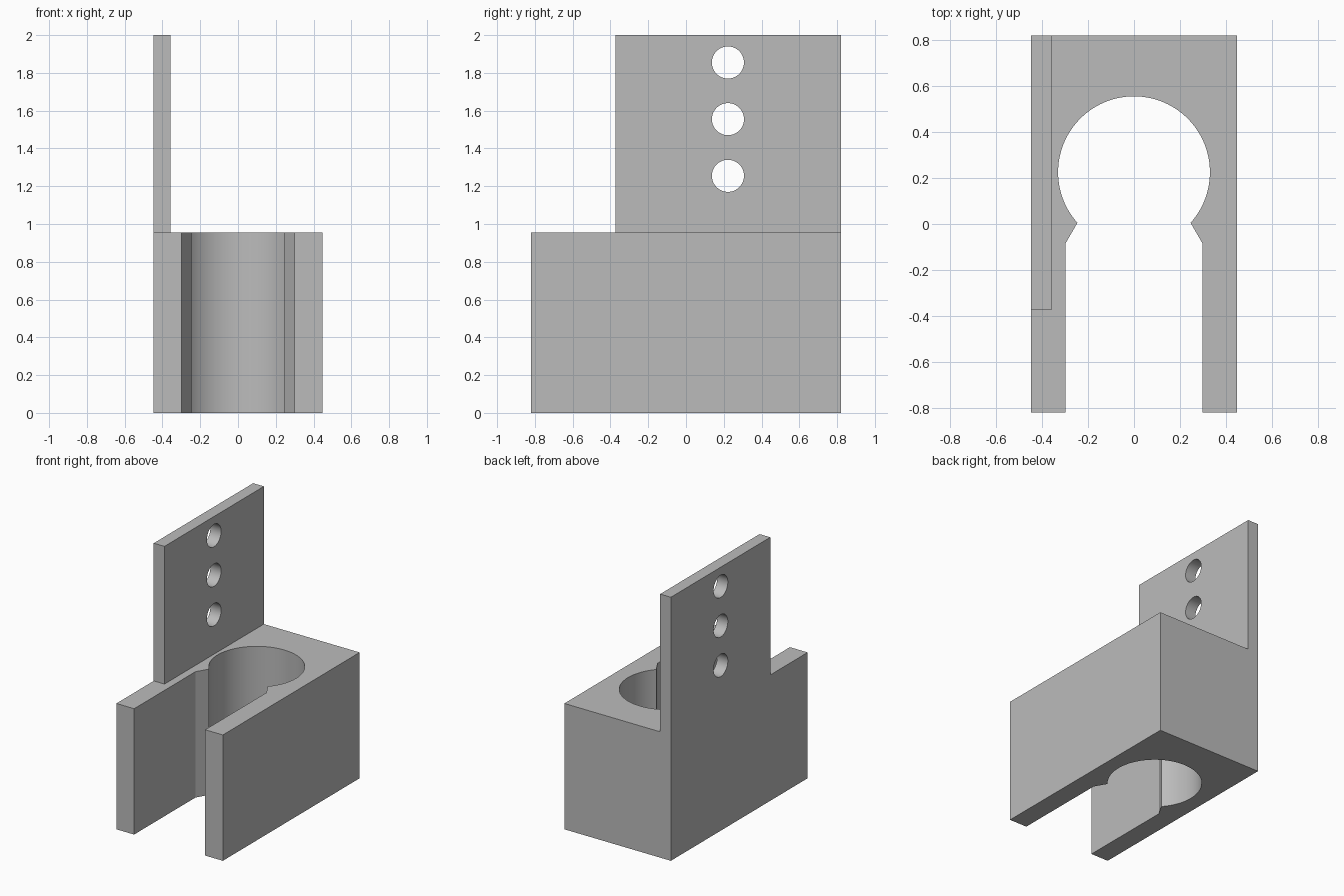
import bpy
import bmesh
import math
from mathutils import Matrix, Vector

cube = bpy.data.objects.get("Cube")
if cube:
    bpy.data.objects.remove(cube, do_unlink=True)

HALF_W, HALF_D, BLOCK_H, TOP = 0.447, 0.82, 0.955, 2.0
BORE_Y, BORE_R = 0.225, 0.33
SLOT_X, LIP_X = 0.298, 0.246
PLATE_T, PLATE_FRONT = 0.09, -0.372
HOLE_R, HOLE_Y = 0.085, 0.222

grey = bpy.data.materials.new("plain grey")
grey.use_nodes = True
colour = (0.5, 0.5, 0.5, 1)
grey.diffuse_color = colour
grey.node_tree.nodes["Principled BSDF"].inputs["Base Color"].default_value = colour


def add_object(name, bm):
    bmesh.ops.recalc_face_normals(bm, faces=bm.faces)
    mesh = bpy.data.meshes.new(name)
    bm.to_mesh(mesh)
    bm.free()
    mesh.materials.append(grey)
    obj = bpy.data.objects.new(name, mesh)
    bpy.context.collection.objects.link(obj)
    return obj


def extrude_profile(name, points, z0, z1):
    bm = bmesh.new()
    face = bm.faces.new([bm.verts.new((x, y, z0)) for x, y in points])
    top = bmesh.ops.extrude_face_region(bm, geom=[face], use_keep_orig=True)["geom"]
    verts = [v for v in top if isinstance(v, bmesh.types.BMVert)]
    bmesh.ops.translate(bm, verts=verts, vec=(0, 0, z1 - z0))
    return add_object(name, bm)


def smooth(obj):
    bpy.ops.object.select_all(action="DESELECT")
    obj.select_set(True)
    bpy.context.view_layer.objects.active = obj
    bpy.ops.object.shade_smooth_by_angle(angle=math.radians(25))


# Clamp block: outer rectangle, open slot, snap lips and round bore
start = math.acos(LIP_X / BORE_R)
steps = 80
arc = []
for i in range(steps + 1):
    a = -start + (math.pi + 2 * start) * i / steps
    arc.append((BORE_R * math.cos(a), BORE_Y + BORE_R * math.sin(a)))
profile = [(-HALF_W, -HALF_D), (-HALF_W, HALF_D), (HALF_W, HALF_D), (HALF_W, -HALF_D),
           (SLOT_X, -HALF_D), (SLOT_X, -0.085)]
profile += arc + [(-SLOT_X, -0.085), (-SLOT_X, -HALF_D)]
block = extrude_profile("clamp_block", profile, 0, BLOCK_H)

# Upright mounting plate on the right wall
inner = -HALF_W + PLATE_T
plate = extrude_profile("mounting_plate",
                        [(-HALF_W, PLATE_FRONT), (inner, PLATE_FRONT),
                         (inner, HALF_D), (-HALF_W, HALF_D)], BLOCK_H, TOP)

# Three screw holes in a vertical row
bm = bmesh.new()
for i in range(3):
    place = Matrix.Translation(Vector((-HALF_W + PLATE_T / 2, HOLE_Y, 1.255 + 0.3 * i)))
    bmesh.ops.create_cone(bm, cap_ends=True, segments=48, radius1=HOLE_R, radius2=HOLE_R,
                          depth=PLATE_T * 3, matrix=place @ Matrix.Rotation(math.pi / 2, 4, "Y"))
cutter = add_object("hole_cutter", bm)
cutter.hide_render = True
mod = plate.modifiers.new("screw holes", "BOOLEAN")
mod.operation = "DIFFERENCE"
mod.solver = "EXACT"
mod.object = cutter
bpy.context.view_layer.objects.active = plate
bpy.ops.object.modifier_apply(modifier=mod.name)
bpy.data.objects.remove(cutter, do_unlink=True)

for part in (block, plate):
    smooth(part)
